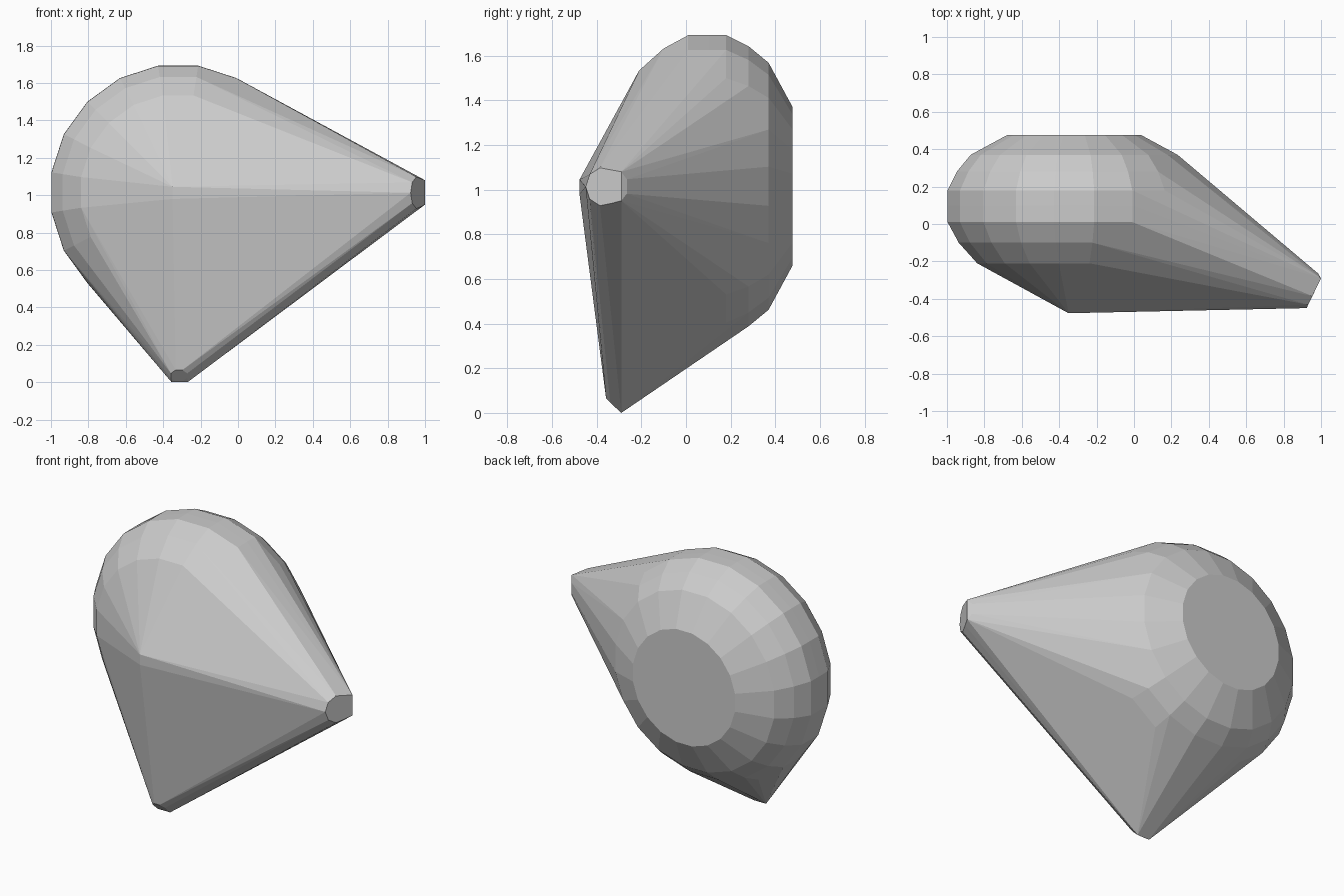
import bpy, bmesh
from math import cos, sin, pi
from mathutils import Vector

if "Cube" in bpy.data.objects:
    bpy.data.objects.remove(bpy.data.objects["Cube"])

bm = bmesh.new()


def ring(centre, normal, radius, sides):
    """Add the points of a circle lying across the given direction."""
    turn = Vector(normal).to_track_quat('Z', 'Y')
    for i in range(sides):
        a = 2 * pi * (i + 0.5) / sides
        bm.verts.new(Vector(centre) + turn @ Vector((radius * cos(a), radius * sin(a), 0)))


# Rounded body: flattened ball with a flat round back
for y, r in [(-0.21, 0.525), (-0.1, 0.625), (0.01, 0.685), (0.1, 0.686), (0.18, 0.685),
             (0.28, 0.635), (0.37, 0.56), (0.477, 0.36)]:
    ring((-0.32, y, 1.015), (0, 1, 0), r, 20)

# Blunt front ridge
for z in (0.98, 1.045):
    bm.verts.new((-0.35, -0.477, z))

# Small disc on the right tip, with its bevelled rim
ring((0.96, -0.372, 1.013), (0.9, -0.43, 0), 0.086, 9)
for z in (0.95, 1.08):
    bm.verts.new((1.0, -0.29, z))
    bm.verts.new((0.985, -0.265, 0.5 * (z + 1.013)))

# Small blunt bottom tip
ring((-0.315, -0.327, 0.035), (0, -0.7, -0.72), 0.047, 8)
for x in (-0.355, -0.27):
    bm.verts.new((x, -0.29, 0.0))

# Stretch one skin around everything
hull = bmesh.ops.convex_hull(bm, input=bm.verts[:])
bmesh.ops.delete(bm, geom=[v for v in bm.verts if not v.link_faces], context='VERTS')
bmesh.ops.dissolve_limit(bm, angle_limit=0.02, verts=bm.verts[:], edges=bm.edges[:])
bmesh.ops.recalc_face_normals(bm, faces=bm.faces[:])

mesh = bpy.data.meshes.new("faceted_stone")
bm.to_mesh(mesh)
bm.free()
stone = bpy.data.objects.new("faceted_stone", mesh)
bpy.context.collection.objects.link(stone)
